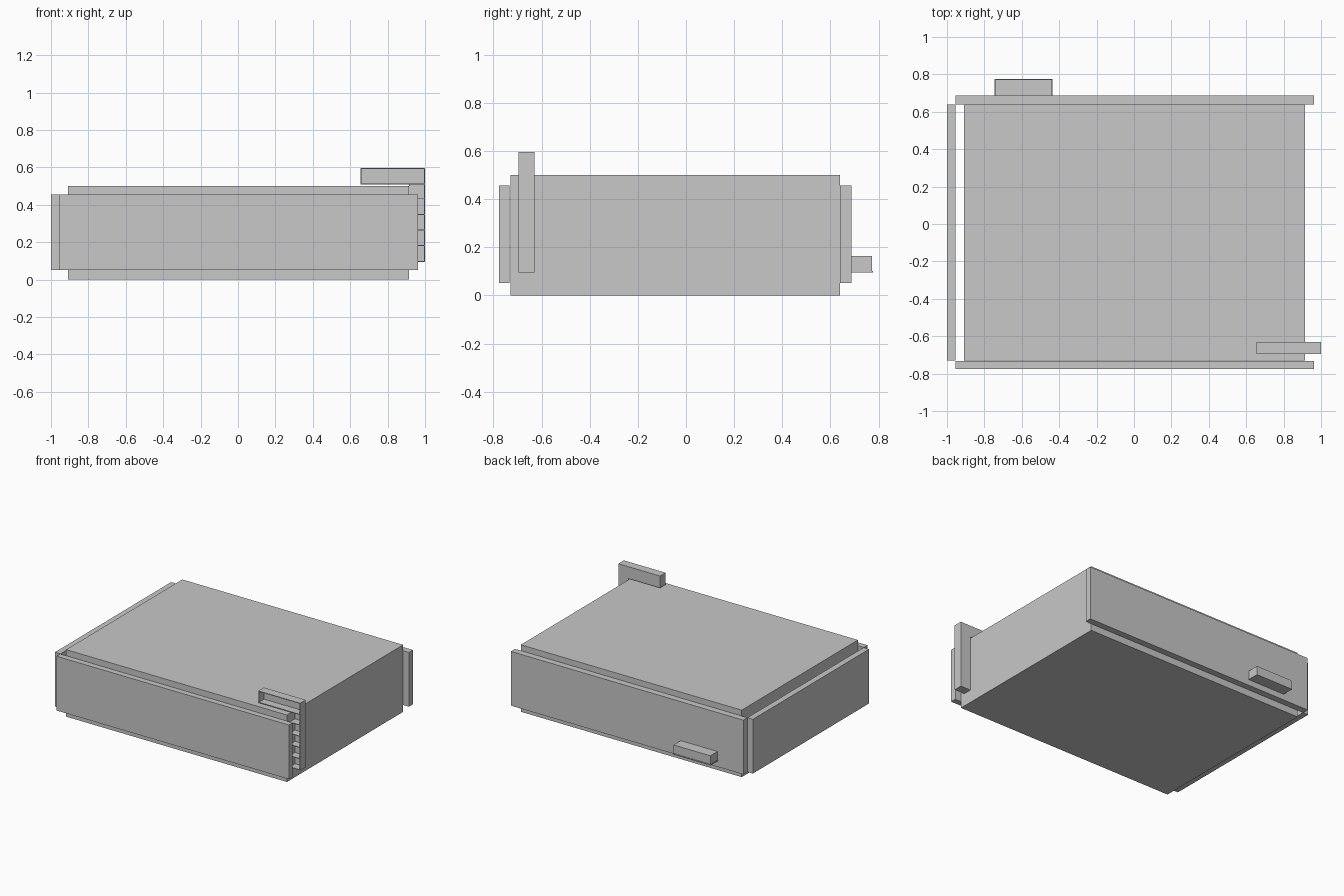
import bpy

if "Cube" in bpy.data.objects:
    bpy.data.objects.remove(bpy.data.objects["Cube"])

grey = bpy.data.materials.new("light grey")
grey.diffuse_color = (0.58, 0.58, 0.58, 1)
grey.use_nodes = True
grey.node_tree.nodes["Principled BSDF"].inputs["Base Color"].default_value = grey.diffuse_color


def box(name, x, y, z):
    """Box from (min, max) extents on each axis."""
    bpy.ops.mesh.primitive_cube_add(size=1)
    ob = bpy.context.object
    ob.name = name
    for v in ob.data.vertices:
        v.co = [r[0] if c < 0 else r[1] for r, c in zip((x, y, z), v.co)]
    ob.data.materials.append(grey)
    return ob


# Main block
X0, X1 = -0.908, 0.915
Y0, Y1 = -0.73, 0.64
box("main_body", (X0, X1), (Y0, Y1), (0, 0.5))

# Cover panels; the left one stands clear of the body
PZ = (0.051, 0.456)
box("front_panel", (-0.955, 0.963), (-0.776, Y0 - 0.003), PZ)
box("back_panel", (-0.955, 0.963), (Y1, 0.688), PZ)
box("left_panel", (-1.0, -0.955), (Y0, Y1), PZ)

# Small box on the back with a slim rim at its base
box("back_box", (-0.741, -0.439), (0.688, 0.772), (0.1, 0.165))
box("back_box_rim", (-0.745, -0.435), (0.688, 0.776), (0.095, 0.102))

# Thin-walled rack, open at the front, with a wider top cell
T = 0.005
RY = (-0.695, -0.63)
RX0, RX1 = 0.655, 1.0
RZ0, RZ1 = 0.095, 0.597
step = (RZ1 - RZ0) / 6
ZT = RZ0 + 5 * step
box("rack_side", (RX1 - T, RX1), RY, (RZ0, RZ1))
box("rack_back", (X1, RX1 - T), (RY[1] - T, RY[1]), (RZ0, ZT))
box("rack_top_back", (RX0 + T, RX1 - T), (RY[1] - T, RY[1]), (ZT, RZ1))
box("rack_top_left", (RX0, RX0 + T), RY, (ZT - T, RZ1))
box("rack_lid", (RX0 + T, RX1 - T), RY, (RZ1 - T, RZ1))
box("rack_top_floor", (RX0 + T, RX1 - T), RY, (ZT - T, ZT))
for i in range(5):
    z = RZ0 + i * step
    box(f"rack_shelf_{i + 1}", (X1, RX1 - T), RY, (z, z + T))
